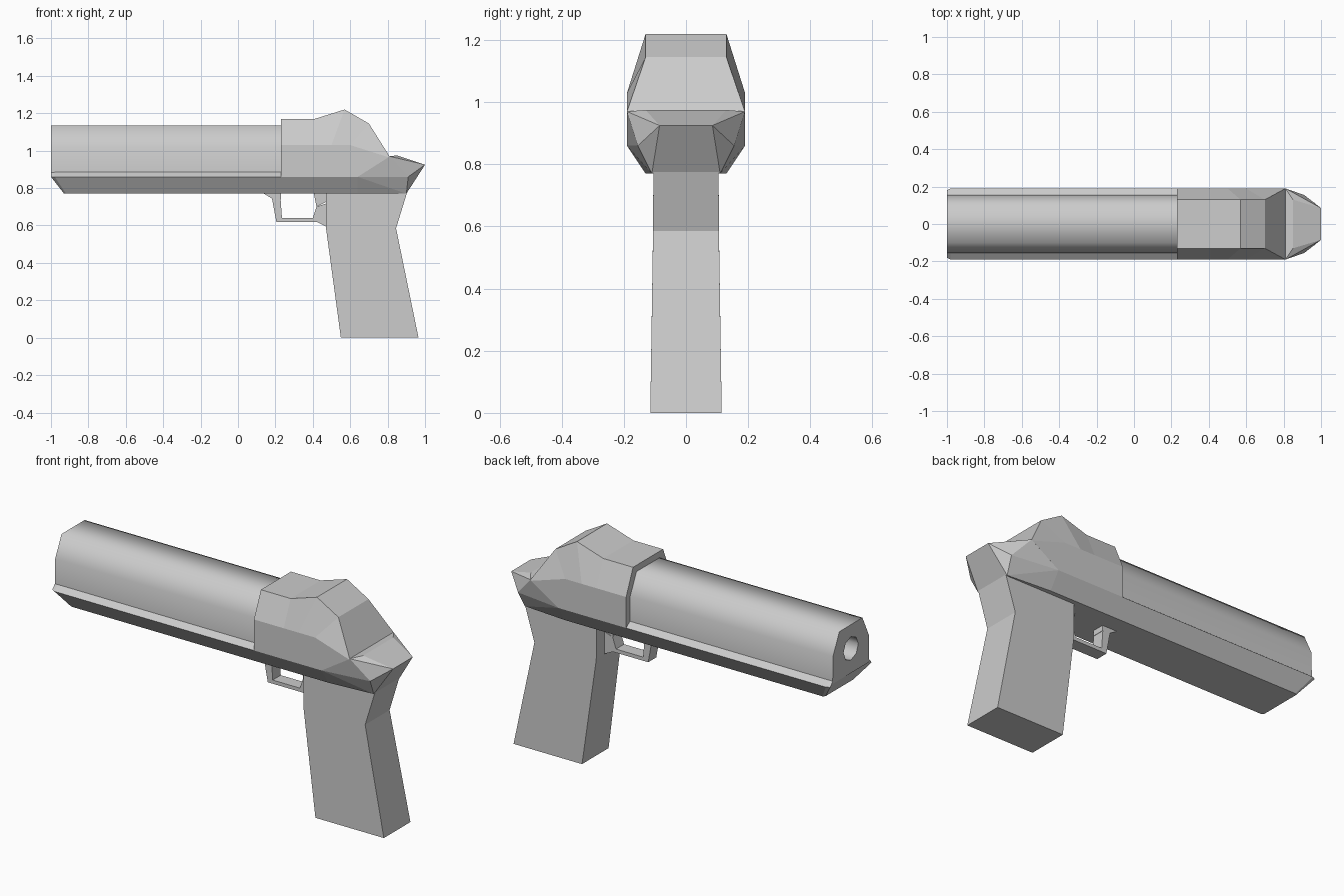
import bpy, bmesh, math

if "Cube" in bpy.data.objects:
    bpy.data.objects.remove(bpy.data.objects["Cube"])


def finish(name, bm):
    bmesh.ops.recalc_face_normals(bm, faces=bm.faces)
    mesh = bpy.data.meshes.new(name)
    bm.to_mesh(mesh)
    bm.free()
    obj = bpy.data.objects.new(name, mesh)
    bpy.context.collection.objects.link(obj)
    return obj


def loft(name, sections):
    """Skin half sections (x, y, z), mirrored across y, and cap both ends."""
    bm = bmesh.new()
    rings = []
    for half in sections:
        pts = half + [(x, -y, z) for x, y, z in reversed(half)]
        rings.append([bm.verts.new(p) for p in pts])
    n = len(rings[0])
    for a, b in zip(rings, rings[1:]):
        for i in range(n):
            j = (i + 1) % n
            bm.faces.new((a[i], a[j], b[j], b[i]))
    bm.faces.new(rings[0])
    bm.faces.new(rings[-1])
    return finish(name, bm)


def plate(name, profile):
    """Side profile (x, z, half width) spanning both sides."""
    bm = bmesh.new()
    left, right = [[bm.verts.new((x, s * w, z)) for x, z, w in profile] for s in (1, -1)]
    n = len(profile)
    for i in range(n):
        j = (i + 1) % n
        bm.faces.new((left[i], left[j], right[j], right[i]))
    bm.faces.new(left)
    bm.faces.new(right)
    return finish(name, bm)


# Smooth barrel shroud
barrel_half = [(0.10, 1.135), (0.155, 1.02), (0.158, 0.87)]
barrel = loft("barrel", [[(x, y, z) for y, z in barrel_half] for x in (-1.0, 0.25)])

# Muzzle bore
bpy.ops.mesh.primitive_cylinder_add(vertices=8, radius=0.064, depth=0.6,
                                    location=(-1.0, 0, 1.005),
                                    rotation=(0, math.pi / 2, 0))
cutter = bpy.context.object
cutter.name = "bore_cutter"
cutter.hide_render = True
cutter.hide_viewport = False
bore = barrel.modifiers.new("bore", 'BOOLEAN')
bore.object = cutter
bore.operation = 'DIFFERENCE'
bore.solver = 'EXACT'
bpy.context.view_layer.objects.active = barrel
bpy.ops.object.modifier_apply(modifier="bore")
bpy.data.objects.remove(cutter)
bpy.ops.object.select_all(action='DESELECT')
barrel.select_set(True)
bpy.ops.object.shade_smooth_by_angle(angle=math.radians(75))

# Lower frame with chamfered front
loft("frame", [
    [(-1.0, 0.155, 0.887), (-1.0, 0.18, 0.86), (-0.93, 0.12, 0.77)],
    [(-0.98, 0.155, 0.887), (-0.98, 0.19, 0.86), (-0.92, 0.13, 0.77)],
    [(0.64, 0.155, 0.887), (0.64, 0.19, 0.86), (0.64, 0.13, 0.77)],
])

# Faceted rear housing
loft("rear_housing", [
    [(0.23, 0.13, 1.17), (0.23, 0.19, 1.03), (0.23, 0.19, 0.86)],
    [(0.41, 0.13, 1.17), (0.41, 0.19, 1.03), (0.41, 0.19, 0.86)],
    [(0.57, 0.13, 1.22), (0.50, 0.19, 1.03), (0.50, 0.19, 0.86)],
    [(0.70, 0.13, 1.145), (0.60, 0.19, 1.03), (0.60, 0.19, 0.86)],
    [(0.81, 0.19, 0.97), (0.805, 0.19, 0.965), (0.64, 0.19, 0.86)],
])

# Tapered tail
bm = bmesh.new()
for x, y, z in [(0.64, 0.19, 0.86), (0.64, 0.13, 0.77), (0.81, 0.19, 0.97),
                (0.85, 0.13, 0.975), (1.0, 0.085, 0.925),
                (0.91, 0.155, 0.86), (0.90, 0.11, 0.77)]:
    bm.verts.new((x, y, z))
    bm.verts.new((x, -y, z))
bmesh.ops.convex_hull(bm, input=bm.verts)
finish("tail", bm)

# Grip
plate("grip", [(0.47, 0.78, 0.105), (0.47, 0.59, 0.106), (0.55, 0.0, 0.115),
               (0.965, 0.0, 0.115), (0.845, 0.585, 0.106), (0.905, 0.78, 0.105)])

# Trigger guard loop
g = 0.035
plate("trigger_guard", [(x, z, g) for x, z in [
    (0.175, 0.78), (0.205, 0.62), (0.42, 0.62), (0.48, 0.59), (0.48, 0.72),
    (0.42, 0.70), (0.40, 0.64), (0.235, 0.64), (0.225, 0.78)]])
# Wedges where the guard meets the frame
plate("guard_front_wedge", [(x, z, g) for x, z in [
    (0.13, 0.775), (0.18, 0.745), (0.23, 0.74), (0.23, 0.775)]])
plate("guard_rear_wedge", [(x, z, g) for x, z in [
    (0.405, 0.775), (0.42, 0.70), (0.48, 0.73), (0.48, 0.775)]])
